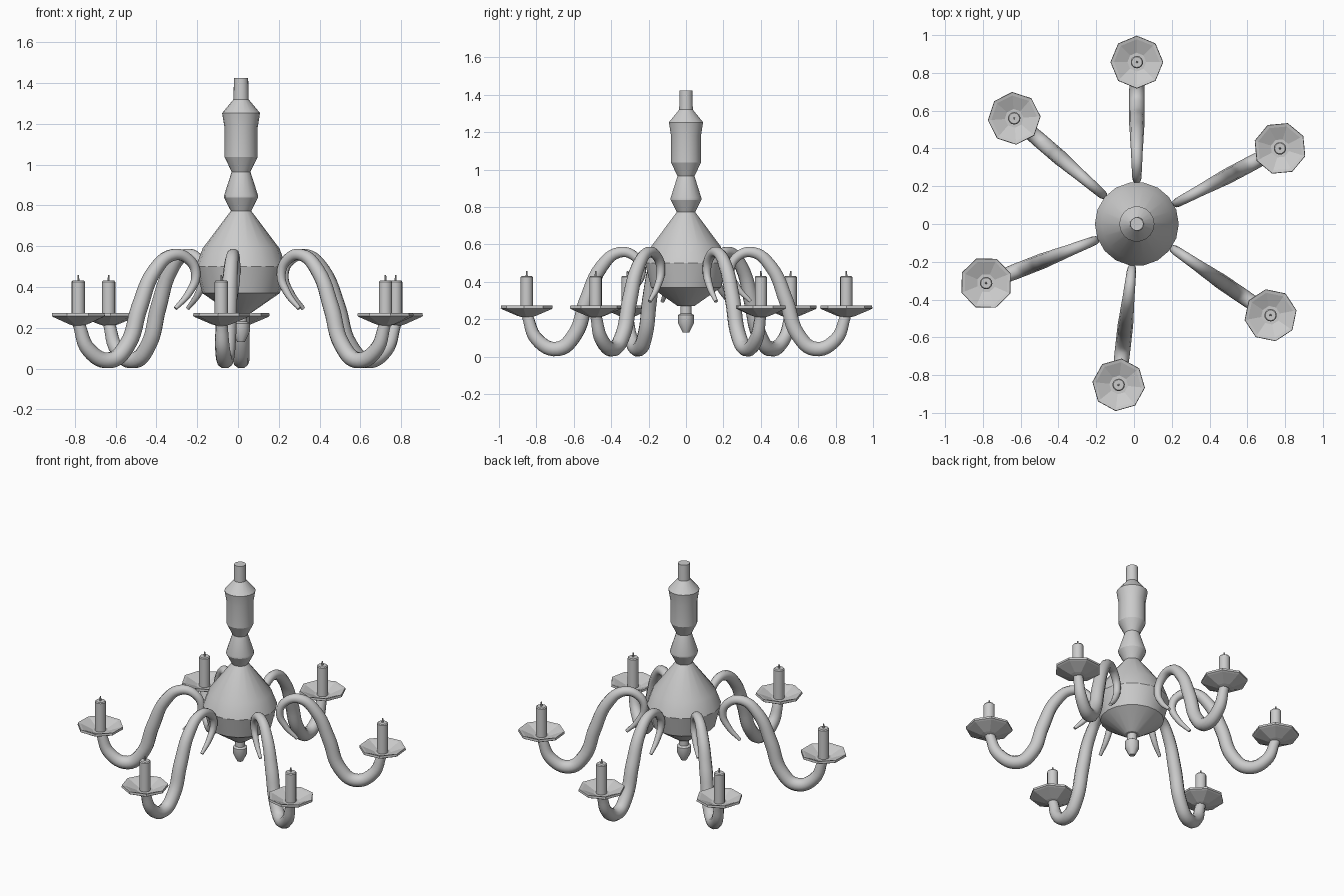
import bpy, bmesh
from math import radians, cos, sin, pi

if "Cube" in bpy.data.objects:
    bpy.data.objects.remove(bpy.data.objects["Cube"])

CENTRE = (0.015, 0.0, 0.0)


def lathe_mesh(name, profile, sides):
    """Spin a list of (radius, z) points around z and cap both ends."""
    bm = bmesh.new()
    rings = [[bm.verts.new((r * cos(2 * pi * i / sides), r * sin(2 * pi * i / sides), z))
              for i in range(sides)] for r, z in profile]
    for a, b in zip(rings, rings[1:]):
        for i in range(sides):
            j = (i + 1) % sides
            bm.faces.new((a[i], a[j], b[j], b[i]))
    bm.faces.new(rings[0][::-1])
    bm.faces.new(rings[-1])
    bmesh.ops.recalc_face_normals(bm, faces=bm.faces)
    mesh = bpy.data.meshes.new(name)
    bm.to_mesh(mesh)
    bm.free()
    return mesh


def add(name, mesh, loc=CENTRE, turn=0.0, smooth=None):
    obj = bpy.data.objects.new(name, mesh)
    obj.location = loc
    obj.rotation_euler.z = turn
    bpy.context.collection.objects.link(obj)
    if smooth:
        bpy.ops.object.select_all(action='DESELECT')
        obj.select_set(True)
        bpy.context.view_layer.objects.active = obj
        bpy.ops.object.shade_smooth_by_angle(angle=radians(smooth))
    return obj


# Turned central column with bulb body
column = [(0.045, 0.27), (0.17, 0.37), (0.222, 0.50), (0.188, 0.59), (0.05, 0.773),
          (0.083, 0.838), (0.083, 0.85), (0.046, 0.965), (0.081, 1.037), (0.081, 1.18),
          (0.093, 1.253), (0.037, 1.32), (0.035, 1.424)]
column[1] = (0.19, 0.37)
add("central_column", lathe_mesh("central_column", column, 18), smooth=24)

# Small drop finial under the body
finial = [(0.018, 0.13), (0.043, 0.18), (0.043, 0.222), (0.03, 0.23), (0.03, 0.29)]
add("bottom_finial", lathe_mesh("bottom_finial", finial, 12), smooth=32)

# S-shaped arm: (distance from axis, height, tube radius)
path = [(0.345, 0.295, 0.010), (0.275, 0.37, 0.018), (0.238, 0.46, 0.023),
        (0.275, 0.535, 0.026), (0.36, 0.557, 0.030), (0.455, 0.48, 0.036),
        (0.535, 0.30, 0.041), (0.60, 0.115, 0.041), (0.69, 0.041, 0.041),
        (0.80, 0.09, 0.037), (0.855, 0.22, 0.030)]
curve = bpy.data.curves.new("arm", 'CURVE')
curve.dimensions = '3D'
curve.bevel_depth = 1.0
curve.bevel_resolution = 3
curve.resolution_u = 6
curve.use_fill_caps = True
spline = curve.splines.new('BEZIER')
spline.bezier_points.add(len(path) - 1)
for p, (r, z, thick) in zip(spline.bezier_points, path):
    p.co = (r, 0, z)
    p.radius = thick
    p.handle_left_type = p.handle_right_type = 'AUTO'
helper = add("arm_curve", curve)
bpy.context.view_layer.update()
arm_mesh = bpy.data.meshes.new_from_object(
    helper.evaluated_get(bpy.context.evaluated_depsgraph_get()))
bpy.data.objects.remove(helper)

# Octagonal drip dish, candle and wick
dish_mesh = lathe_mesh("drip_dish", [(0.03, 0.212), (0.05, 0.218), (0.13, 0.252), (0.14, 0.258),
                                     (0.138, 0.272), (0.121, 0.268), (0.05, 0.238)], 8)
candle_mesh = lathe_mesh("candle", [(0.033, 0.225), (0.033, 0.425), (0.028, 0.431)], 14)
wick_mesh = lathe_mesh("wick", [(0.006, 0.425), (0.004, 0.458)], 6)

# Six arms, stepped around the column
for i in range(6):
    a = radians(90 - 62.15 * i)
    tip = (CENTRE[0] + 0.857 * cos(a), CENTRE[1] + 0.857 * sin(a), 0)
    add(f"arm_{i + 1}", arm_mesh, turn=a, smooth=60)
    add(f"drip_dish_{i + 1}", dish_mesh, tip, a)
    add(f"candle_{i + 1}", candle_mesh, tip, a, smooth=32)
    add(f"wick_{i + 1}", wick_mesh, tip, a)
